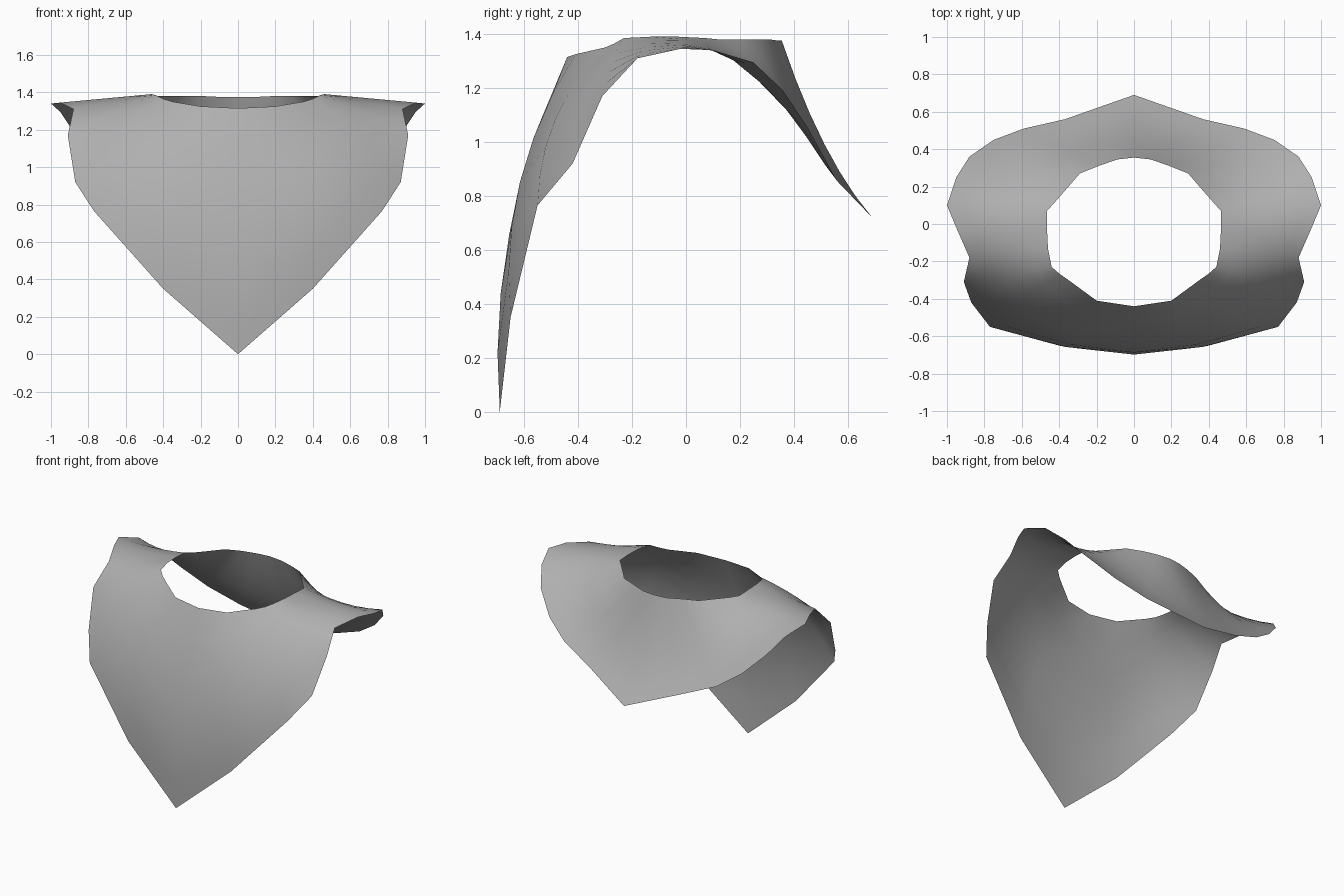
import bpy
import bmesh
from mathutils import Vector

default_cube = bpy.data.objects.get("Cube")
if default_cube:
    bpy.data.objects.remove(default_cube, do_unlink=True)

# Cloth colour
cloth = bpy.data.materials.new("grey cloth")
cloth.use_nodes = True
grey = (0.43, 0.43, 0.43, 1)
cloth.diffuse_color = grey
cloth.node_tree.nodes["Principled BSDF"].inputs["Base Color"].default_value = grey

# Left half of the neck opening, front to back
neck_edge = [
    (0, -.44, 1.315), (.2, -.41, 1.325), (.35, -.3, 1.35), (.4, -.265, 1.365),
    (.44, -.23, 1.385), (.46, -.13, 1.39), (.465, -.03, 1.39), (.465, .07, 1.385),
    (.42, .12, 1.38), (.35, .2, 1.38), (.29, .27, 1.38), (.19, .31, 1.38),
    (.09, .345, 1.375), (0, .355, 1.375),
]

# Left half of the hem, front tip to back tip
hem_edge = [
    (0, -.69, 0), (.4, -.65, .35), (.77, -.55, .765), (.87, -.42, .92),
    (.91, -.31, 1.17), (.88, -.18, 1.31), (.95, -.02, 1.345), (1, .1, 1.34),
    (.95, .25, 1.295), (.88, .36, 1.19), (.75, .45, 1.055), (.59, .51, .945),
    (.37, .56, .855), (0, .69, .72),
]

# How far the cloth billows or sags (y, z) halfway between neck and hem
billow = [
    (-.09, 0), (-.085, .015), (-.06, .025), (-.04, .035), (-.01, .015), (0, 0),
    (0, 0), (0, -.015), (-.01, -.035), (-.02, -.05), (-.02, -.05), (-.02, -.045),
    (-.015, -.05), (-.01, -.055),
]


def drape_strip(bm, neck, hem, bulge, segments):
    """Make one curved line of vertices from the neck down to the hem."""
    strip = []
    for step in range(segments + 1):
        t = step / segments
        point = Vector(neck).lerp(Vector(hem), t)
        point += Vector((0, *bulge)) * (4 * t * (1 - t))
        strip.append(bm.verts.new(point))
    return strip


# Draped cloth: one open sheet, lofted from neck to hem
bm = bmesh.new()
strips = [drape_strip(bm, neck, hem, bulge, 6)
          for neck, hem, bulge in zip(neck_edge, hem_edge, billow)]
for near, far in zip(strips, strips[1:]):
    for row in range(len(near) - 1):
        bm.faces.new((near[row], near[row + 1], far[row + 1], far[row]))

mesh = bpy.data.meshes.new("neck_scarf")
bm.to_mesh(mesh)
bm.free()
mesh.materials.append(cloth)
scarf = bpy.data.objects.new("neck_scarf", mesh)
bpy.context.collection.objects.link(scarf)

# Mirror to the right side and shade smooth
mirror = scarf.modifiers.new("mirror", "MIRROR")
mirror.use_clip = True
mirror.merge_threshold = 0.001
for polygon in mesh.polygons:
    polygon.use_smooth = True
